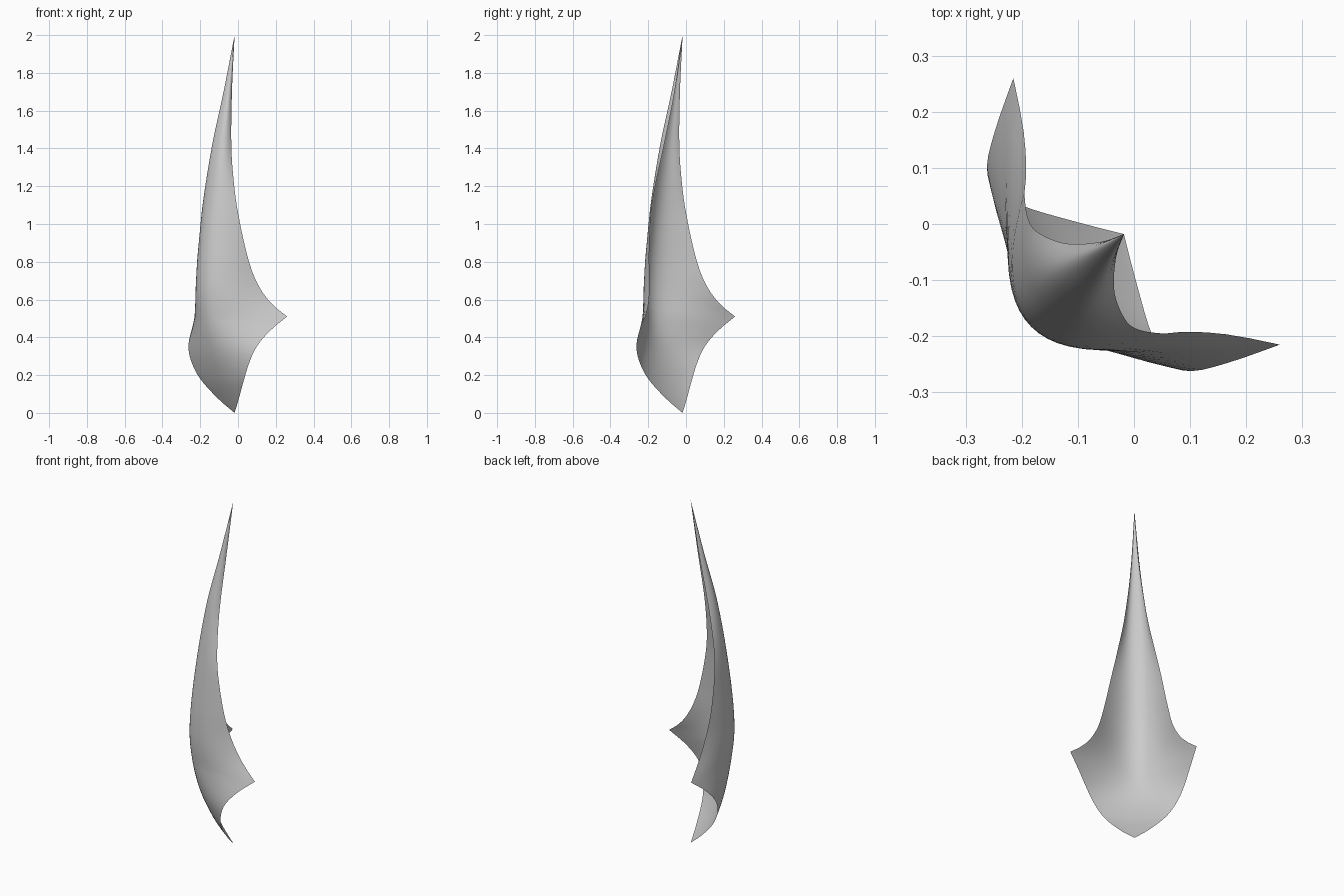
import bpy, bmesh

if "Cube" in bpy.data.objects:
    bpy.data.objects.remove(bpy.data.objects["Cube"])

# centre line: (height, position on the x = y diagonal, bulge of the cross-section)
CENTRE = [(0, -.018, 0), (.07, -.052, .03), (.18, -.1, .06), (.33, -.145, .085),
          (.51, -.174, .085), (.69, -.183, .075), (1, -.164, .052),
          (1.4, -.119, .042), (1.7, -.067, .022), (2, -.018, 0)]
# side edge below and above the wing point: (height, x, y)
LOWER = [(0, -.018, -.018), (.07, .003, -.1), (.18, .033, -.2), (.28, .065, -.25),
         (.36, .105, -.262), (.44, .175, -.245), (.51, .26, -.215)]
UPPER = [(.51, .26, -.215), (.58, .175, -.198), (.69, .1, -.192), (.83, .05, -.195),
         (1.06, 0, -.185), (1.2, -.02, -.163), (1.4, -.035, -.12),
         (1.7, -.032, -.06), (2, -.018, -.018)]


def sample(table, z):
    """Smooth Hermite interpolation of a table at height z."""
    n = len(table)
    i = next((k for k in range(n - 2) if z <= table[k + 1][0]), n - 2)
    p, q = table[i], table[i + 1]
    before, after = table[max(i - 1, 0)], table[min(i + 2, n - 1)]
    h = q[0] - p[0]
    t = (z - p[0]) / h
    out = []
    for k in (1, 2):
        m0 = (q[k] - before[k]) / (q[0] - before[0]) * h
        m1 = (after[k] - p[k]) / (after[0] - p[0]) * h
        out.append((2*t**3 - 3*t*t + 1) * p[k] + (t**3 - 2*t*t + t) * m0
                   + (3*t*t - 2*t**3) * q[k] + (t**3 - t*t) * m1)
    return out


def half_section(z, steps):
    """Curve from the centre line out to the right edge."""
    s, a = sample(CENTRE, z)
    ex, ey = sample(LOWER if z <= .51 else UPPER, z)
    pts = []
    for j in range(steps + 1):
        t = j / steps
        u, v, w = (1 - t)**2, 2*t*(1 - t), t*t
        pts.append((u*s + v*(s + a) + w*ex, u*s + v*(s - a) + w*ey, z))
    return pts


# curved leaf-like shell, symmetric about the x = y diagonal
STEPS = 12
heights = [.51 * i / 20 for i in range(20)] + [.51 + 1.49 * i / 36 for i in range(37)]
bm = bmesh.new()
rows = []
for z in heights:
    half = half_section(z, STEPS)
    full = [(y, x, h) for x, y, h in reversed(half[1:])] + half
    rows.append([bm.verts.new(p) for p in full])
for low, high in zip(rows, rows[1:]):
    for j in range(2 * STEPS):
        bm.faces.new((low[j], low[j + 1], high[j + 1], high[j]))
bmesh.ops.remove_doubles(bm, verts=bm.verts, dist=1e-5)
mesh = bpy.data.meshes.new("curved_shell")
bm.to_mesh(mesh)
bm.free()
shell = bpy.data.objects.new("curved_shell", mesh)
bpy.context.collection.objects.link(shell)
for face in mesh.polygons:
    face.use_smooth = True
